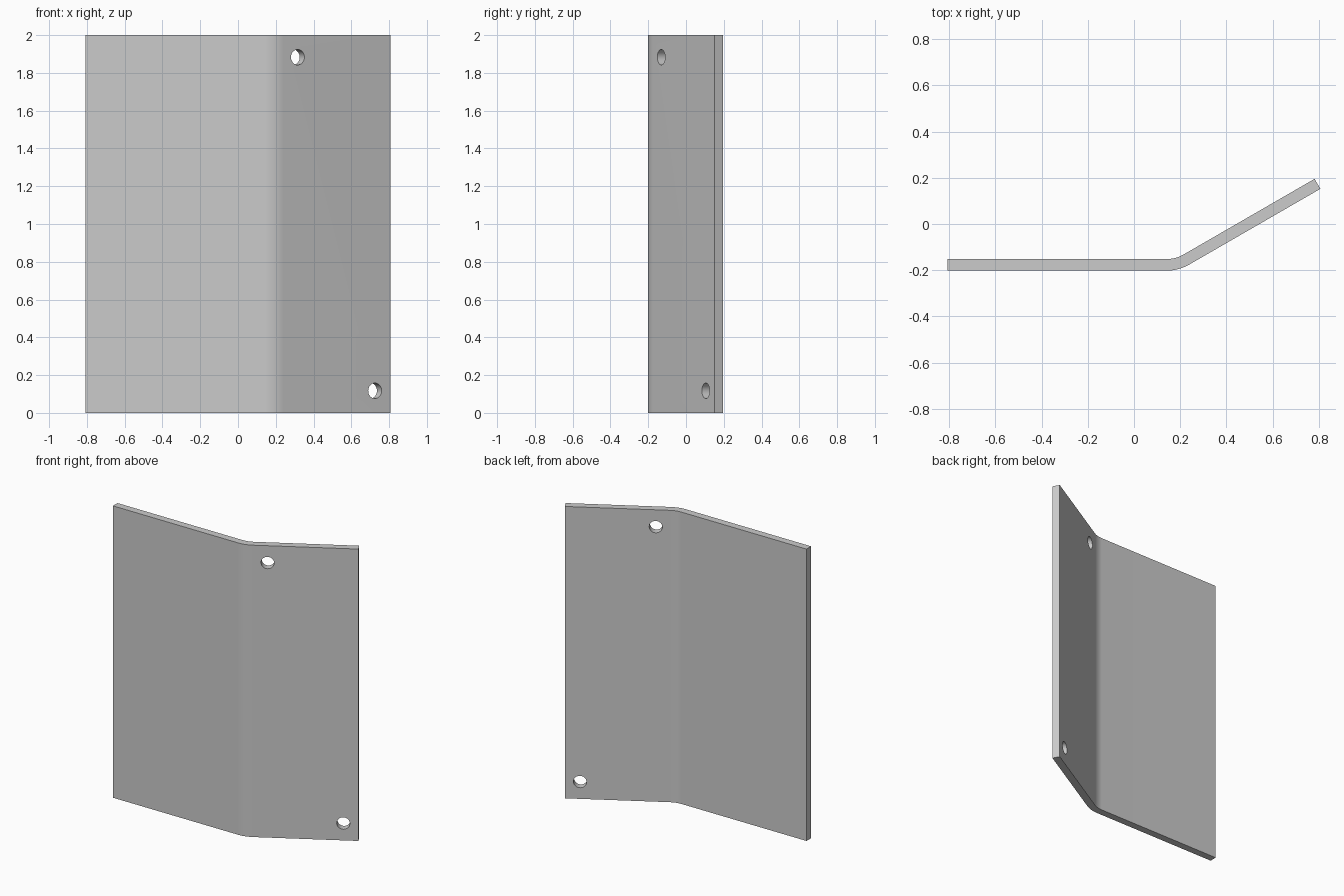
import bpy, bmesh
from math import radians, sin, cos
from mathutils import Vector, Matrix

if "Cube" in bpy.data.objects:
    bpy.data.objects.remove(bpy.data.objects["Cube"], do_unlink=True)

THICK, HEIGHT, BEND = 0.05, 2.0, radians(30)
LEFT_X, FRONT_Y = -0.807, -0.202
BEND_X, OUTER_R, STEPS = 0.14, 0.2, 12
TIP_X = 0.807

grey = bpy.data.materials.new("plain_grey")
grey.use_nodes = True
colour = (0.6, 0.6, 0.6, 1)
grey.diffuse_color = colour
grey.node_tree.nodes["Principled BSDF"].inputs["Base Color"].default_value = colour

# Bent sheet profile: flat panel, rounded bend, angled flange
centre = Vector((BEND_X, FRONT_Y + OUTER_R))
along = Vector((cos(BEND), sin(BEND)))
inward = Vector((-sin(BEND), cos(BEND)))


def arc(radius):
    angles = [BEND * i / STEPS for i in range(STEPS + 1)]
    return [centre + radius * Vector((sin(a), -cos(a))) for a in angles]


outer, inner = arc(OUTER_R), arc(OUTER_R - THICK)
flange = along * ((TIP_X - outer[-1].x) / along.x)
tip = outer[-1] + flange
profile = [Vector((LEFT_X, FRONT_Y))] + outer + [tip, tip + inward * THICK]
profile += inner[::-1] + [Vector((LEFT_X, FRONT_Y + THICK))]

# Extrude the profile upwards
bm = bmesh.new()
base = bm.faces.new([bm.verts.new((p.x, p.y, 0)) for p in profile])
raised = bmesh.ops.extrude_face_region(bm, geom=[base])["geom"]
bmesh.ops.translate(bm, vec=(0, 0, HEIGHT),
                    verts=[v for v in raised if isinstance(v, bmesh.types.BMVert)])
bmesh.ops.recalc_face_normals(bm, faces=bm.faces)
mesh = bpy.data.meshes.new("bent_plate")
bm.to_mesh(mesh)
bm.free()
mesh.materials.append(grey)
plate = bpy.data.objects.new("bent_plate", mesh)
bpy.context.collection.objects.link(plate)
bpy.context.view_layer.objects.active = plate
plate.select_set(True)

# Bolt holes drilled square through the flange
for x, z in ((0.316, 1.883), (0.725, 0.117)):
    point = outer[-1] + along * ((x - outer[-1].x) / along.x)
    bm = bmesh.new()
    bmesh.ops.create_cone(bm, cap_ends=True, segments=32, radius1=0.041,
                          radius2=0.041, depth=0.3,
                          matrix=Matrix.Translation((point.x, point.y, z))
                          @ Matrix.Rotation(BEND, 4, 'Z')
                          @ Matrix.Rotation(radians(90), 4, 'X'))
    drill_mesh = bpy.data.meshes.new("hole_cutter")
    bm.to_mesh(drill_mesh)
    bm.free()
    drill_mesh.materials.append(grey)
    drill = bpy.data.objects.new("hole_cutter", drill_mesh)
    drill.hide_render = True
    bpy.context.collection.objects.link(drill)
    cut = plate.modifiers.new("bolt_hole", 'BOOLEAN')
    cut.operation, cut.solver, cut.object = 'DIFFERENCE', 'EXACT', drill
    bpy.ops.object.modifier_apply(modifier=cut.name)
    bpy.data.objects.remove(drill, do_unlink=True)

bpy.ops.object.shade_smooth_by_angle(angle=radians(30))
